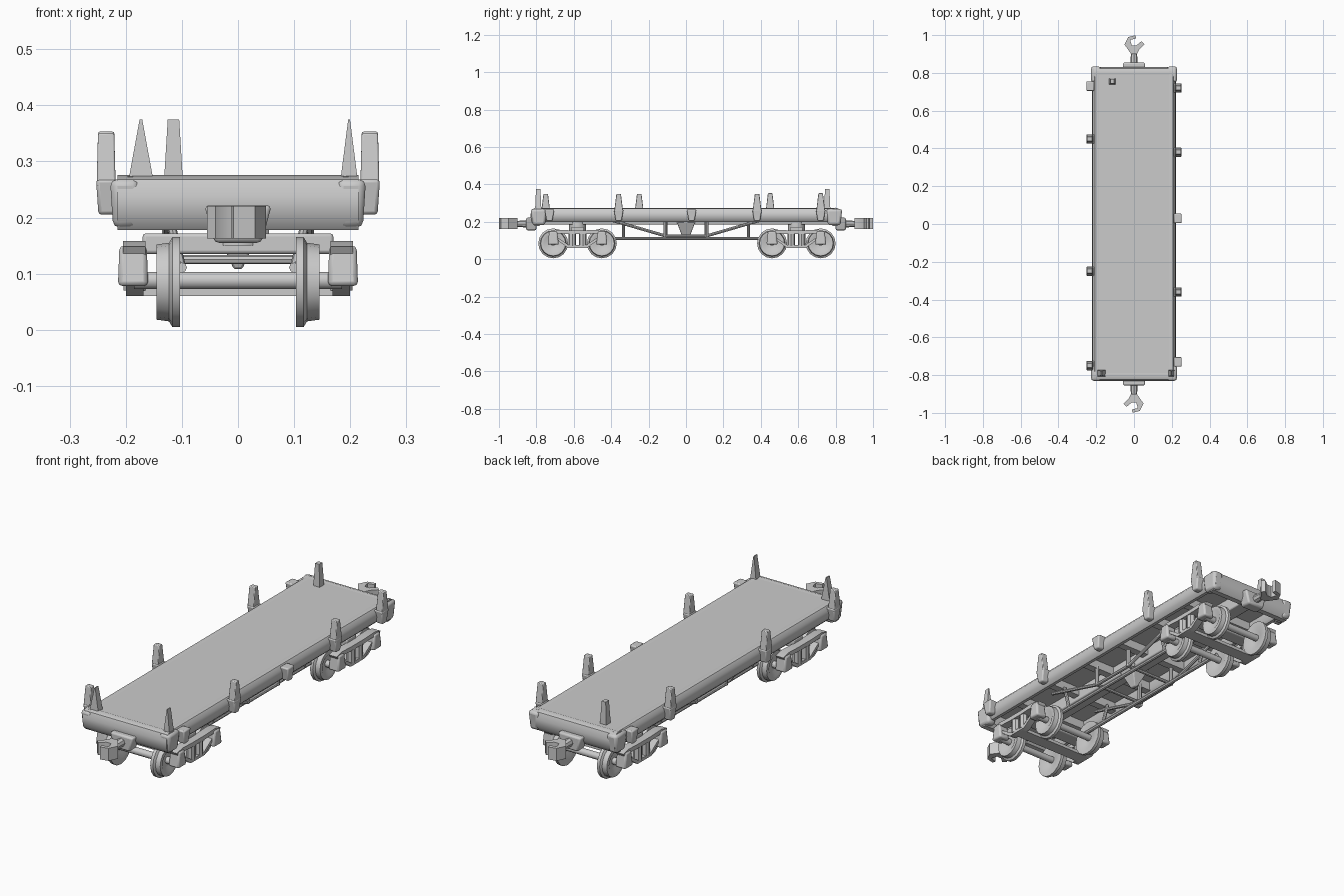
import bpy, bmesh, math
from mathutils import Vector

grey = bpy.data.materials.new("plain_grey")
grey.diffuse_color = (0.6, 0.6, 0.6, 1)


def finish(name, bm, bevel=0.0, smooth=40):
    bmesh.ops.recalc_face_normals(bm, faces=bm.faces)
    me = bpy.data.meshes.new(name)
    bm.to_mesh(me)
    bm.free()
    me.materials.append(grey)
    ob = bpy.data.objects.new(name, me)
    bpy.context.collection.objects.link(ob)
    if bevel:
        m = ob.modifiers.new("bevel", 'BEVEL')
        m.width, m.segments = bevel, 2
    bpy.ops.object.select_all(action='DESELECT')
    ob.select_set(True)
    bpy.context.view_layer.objects.active = ob
    bpy.ops.object.shade_smooth_by_angle(angle=math.radians(smooth))
    return ob


def box(name, x, y, z, bevel=0.0, top=(1, 1), bottom=(1, 1)):
    """Box from three (min, max) ranges, with scaled top or bottom."""
    bm = bmesh.new()
    bmesh.ops.create_cube(bm, size=1)
    for v in bm.verts:
        s = top if v.co.z > 0 else bottom
        v.co = ((x[0] + x[1]) / 2 + v.co.x * s[0] * (x[1] - x[0]),
                (y[0] + y[1]) / 2 + v.co.y * s[1] * (y[1] - y[0]),
                z[1] if v.co.z > 0 else z[0])
    return finish(name, bm, bevel)


def rod(name, a, b, r, r2=None, sides=8):
    a, b = Vector(a), Vector(b)
    bm = bmesh.new()
    bmesh.ops.create_cone(bm, cap_ends=True, segments=sides, radius1=r,
                          radius2=r if r2 is None else r2, depth=(b - a).length)
    q = Vector((0, 0, 1)).rotation_difference(b - a)
    for v in bm.verts:
        v.co = q @ v.co + (a + b) / 2
    return finish(name, bm)


def prism(name, pts, place, lo, hi, bevel=0.0):
    """Extrude a closed outline; place(u, v, w) maps it into space."""
    bm = bmesh.new()
    rings = [[bm.verts.new(place(u, v, w)) for u, v in pts] for w in (lo, hi)]
    bm.faces.new(rings[0])
    bm.faces.new(rings[1])
    for i in range(len(pts)):
        j = (i + 1) % len(pts)
        bm.faces.new((rings[0][i], rings[0][j], rings[1][j], rings[1][i]))
    return finish(name, bm, bevel)


def wheel(name, x, y, s):
    """Lathe a flanged wheel; the flange is on the inner side."""
    prof = [(0.012, 0.0), (0.010, 0.03), (0.0, 0.055), (0.0, 0.08),
            (0.014, 0.08), (0.020, 0.07), (0.042, 0.067), (0.042, 0.05),
            (0.03, 0.03), (0.034, 0.0)]
    bm = bmesh.new()
    vs = [bm.verts.new((x + s * w, y, 0.085 + r)) for w, r in prof]
    es = [bm.edges.new(p) for p in zip(vs, vs[1:])]
    bmesh.ops.spin(bm, geom=vs + es, cent=(x, y, 0.085), axis=(1, 0, 0),
                   angle=math.tau, steps=16)
    bmesh.ops.remove_doubles(bm, verts=bm.verts, dist=0.0005)
    finish(name, bm)


# Deck, sills and end beams
box("deck", (-0.205, 0.205), (-0.80, 0.80), (0.245, 0.272), 0.004)
box("centre_sill", (-0.035, 0.035), (-0.79, 0.79), (0.185, 0.25), 0.006)
for s in (-1, 1):
    sill = [(0.175, 0.268), (0.190, 0.274), (0.207, 0.271), (0.219, 0.255), (0.222, 0.235),
            (0.217, 0.212), (0.203, 0.198), (0.188, 0.198), (0.178, 0.21)]
    prism("side_sill", sill, lambda u, v, w: (s * u, w, v), -0.81, 0.81)
    beam = [(0.77, 0.266), (0.80, 0.276), (0.822, 0.268), (0.832, 0.24),
            (0.828, 0.20), (0.81, 0.178), (0.785, 0.178), (0.77, 0.195)]
    prism("end_beam", beam, lambda u, v, w: (w, s * u, v), -0.215, 0.215)
    for y in (-0.79, 0.79):
        box("corner_bracket", sorted((s * 0.175, s * 0.228)), (y - 0.04, y + 0.045),
            (0.182, 0.268), 0.012, bottom=(0.8, 0.8))
for y in (-0.58, -0.36, -0.12, 0.12, 0.36, 0.58):
    box("cross_beam", (-0.19, 0.19), (y - 0.018, y + 0.018), (0.205, 0.25))

# Stake pockets and stakes along the sides: side, y, stake top
stakes = [(-1, 0.73, 0), (-1, 0.45, 0.353), (-1, -0.25, 0.35), (-1, -0.75, 0.35),
          (1, 0.72, 0.353), (1, 0.38, 0.35), (1, 0.03, 0), (1, -0.36, 0.35), (1, -0.73, 0)]
for s, y, top in stakes:
    pocket = sorted((s * 0.21, s * 0.253))
    box("stake_pocket", pocket, (y - 0.026, y + 0.026), (0.205, 0.268), 0.006,
        bottom=(0.8, 0.6))
    if top:
        box("stake", sorted((s * 0.218, s * 0.252)), (y - 0.024, y + 0.024),
            (0.255, top), 0.003, top=(0.85, 0.5))

# Pointed stakes at the ends
for x, y, half, tip in ((-0.173, -0.79, 0.023, 0.1), (0.198, -0.79, 0.016, 0.1),
                        (-0.115, 0.755, 0.017, 0.6)):
    box("end_stake", (x - half, x + half), (y - 0.017, y + 0.017), (0.262, 0.375),
        top=(tip, 0.7))

# Couplers: mount, shank and a forked head
for s in (-1, 1):
    box("coupler_mount", (-0.06, 0.06), sorted((s * 0.80, s * 0.855)), (0.155, 0.222),
        0.008, bottom=(0.7, 1))
    rod("coupler_shank", (0, s * 0.84, 0.19), (0, s * 0.925, 0.188), 0.02, 0.015)
    head = [(-0.015, 0.90), (0.016, 0.90), (0.028, 0.925), (0.055, 0.952), (0.04, 0.968),
            (0.012, 0.945), (-0.012, 0.945), (-0.02, 0.975), (0.012, 0.982),
            (0.008, 0.999), (-0.03, 0.99), (-0.05, 0.95)]
    prism("coupler_head", head, lambda u, v, w: (s * u, s * v, w), 0.163, 0.221)

# Bogies
for c in (-0.58, 0.59):
    box("bogie_bolster", (-0.17, 0.17), (c - 0.035, c + 0.035), (0.135, 0.172), 0.006)
    box("spring_plank", (-0.19, 0.19), (c - 0.03, c + 0.03), (0.06, 0.075))
    rod("bogie_pivot", (0, c, 0.15), (0, c, 0.21), 0.045, sides=12)
    for d in (-0.13, 0.13):
        y = c + d
        rod("axle", (-0.185, y, 0.088), (0.185, y, 0.088), 0.016, sides=10)
        for s in (-1, 1):
            wheel("wheel", s * 0.103, y, s)
            box("axle_box", sorted((s * 0.160, s * 0.214)), (y - 0.03, y + 0.03),
                (0.078, 0.150), 0.008, top=(0.9, 0.7))
    for s in (-1, 1):
        # Arch bar frame with a spring group in the middle
        arch = [(-0.16, 0.148), (-0.12, 0.158), (-0.05, 0.155), (0.05, 0.155), (0.12, 0.158),
                (0.16, 0.148), (0.15, 0.132), (0.10, 0.138), (0.04, 0.135), (-0.04, 0.135),
                (-0.10, 0.138), (-0.15, 0.132)]
        prism("upper_arch_bar", arch, lambda u, v, w: (s * w, c + u, v), 0.165, 0.205)
        low = [(-0.14, 0.125), (-0.05, 0.06), (0.05, 0.06), (0.14, 0.125), (0.12, 0.125),
               (0.045, 0.075), (-0.045, 0.075), (-0.12, 0.125)]
        prism("lower_arch_bar", low, lambda u, v, w: (s * w, c + u, v), 0.168, 0.2)
        for d in (-0.028, 0.028):
            rod("bogie_spring", (s * 0.184, c + d, 0.07), (s * 0.184, c + d, 0.14), 0.02)

# Truss rods, queen posts and brake gear beneath the deck
for s in (-1, 1):
    x = s * 0.125
    rod("truss_bottom", (x, -0.11, 0.125), (x, 0.11, 0.125), 0.008)
    rod("brake_rod", (s * 0.1, -0.46, 0.111), (s * 0.1, 0.46, 0.111), 0.009)
    for d in (-1, 1):
        rod("truss_diagonal", (x, d * 0.11, 0.125), (x, d * 0.42, 0.215), 0.008)
        rod("queen_post", (x, d * 0.11, 0.12), (x, d * 0.11, 0.22), 0.01)
        rod("rod_hanger", (s * 0.1, d * 0.335, 0.11), (x, d * 0.335, 0.21), 0.008)
for y in (-0.11, 0.11):
    rod("truss_spreader", (-0.125, y, 0.125), (0.125, y, 0.125), 0.008)
box("brake_gear", (-0.05, 0.05), (-0.05, 0.05), (0.108, 0.2), 0.004, bottom=(0.15, 0.3))
